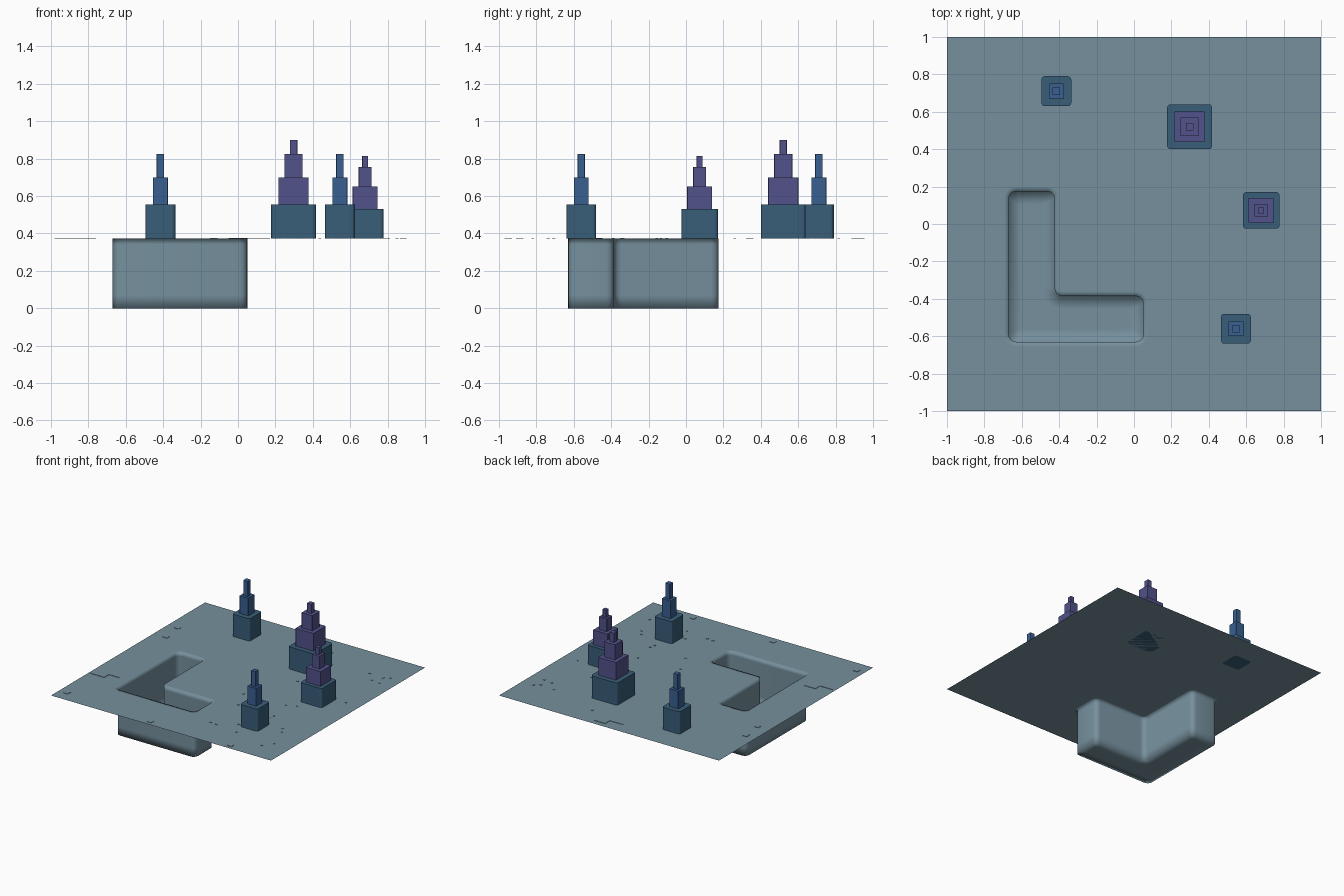
import bpy, bmesh, math, random
from mathutils import Vector

if "Cube" in bpy.data.objects:
    bpy.data.objects.remove(bpy.data.objects["Cube"], do_unlink=True)

GROUND = 0.372
random.seed(4)


def material(name, rgb):
    m = bpy.data.materials.new(name)
    m.use_nodes = True
    m.diffuse_color = (*rgb, 1)
    m.node_tree.nodes["Principled BSDF"].inputs["Base Color"].default_value = (*rgb, 1)
    return m


GREY = material("slate grey", (0.18, 0.28, 0.34))
NAVY = material("deep blue", (0.04, 0.11, 0.19))
BLUE = material("mid blue", (0.04, 0.115, 0.28))
PURPLE = material("purple", (0.085, 0.085, 0.26))


def finish(name, bm, mat, smooth=False):
    me = bpy.data.meshes.new(name)
    bm.to_mesh(me)
    bm.free()
    me.materials.append(mat)
    for p in me.polygons:
        p.use_smooth = smooth
    ob = bpy.data.objects.new(name, me)
    bpy.context.collection.objects.link(ob)
    return ob


def add_box(bm, x, y, z0, z1, hx, hy, corner=0):
    vs = bmesh.ops.create_cube(bm, size=1)["verts"]
    for v in vs:
        v.co = Vector((x + 2 * hx * v.co.x, y + 2 * hy * v.co.y,
                       z0 if v.co.z < 0 else z1))
    if corner:
        upright = [e for e in {e for v in vs for e in v.link_edges}
                   if abs(e.verts[0].co.z - e.verts[1].co.z) > 1e-4]
        bmesh.ops.bevel(bm, geom=upright, offset=corner, segments=3,
                        profile=0.5, affect="EDGES")


# L-shaped pit outline: corner position and the direction it moves when offset
CORNERS = [(-0.67, -0.63, -1, -1), (0.05, -0.63, 1, -1), (0.05, -0.385, 1, 1),
           (-0.425, -0.385, 1, 1), (-0.425, 0.175, 1, 1), (-0.67, 0.175, -1, 1)]


def outline(offset, steps=4):
    pts = [Vector((x + sx * offset, y + sy * offset)) for x, y, sx, sy in CORNERS]
    loop = []
    for i, p in enumerate(pts):
        a = (p - pts[i - 1]).normalized()
        b = (pts[(i + 1) % len(pts)] - p).normalized()
        concave = a.cross(b) < 0
        r = max(0.04 + (-offset if concave else offset), 0.01)
        c = p - r * a + r * b
        for k in range(steps + 1):
            t = math.pi / 2 * k / steps
            loop.append(c + r * (a * math.sin(t) - b * math.cos(t)))
    return loop


# Ground sheet with the sunken pit
bm = bmesh.new()
rings = []
for offset, z in [(0.025, GROUND), (0, GROUND), (0, GROUND - 0.03),
                  (0, 0.07), (0, 0), (-0.07, 0)]:
    rings.append([bm.verts.new((p.x, p.y, z)) for p in outline(offset)])
for up, low in zip(rings, rings[1:]):
    for i in range(len(up)):
        j = (i + 1) % len(up)
        bm.faces.new((up[i], up[j], low[j], low[i]))
bm.faces.new(rings[-1])
border = [bm.verts.new((x, y, GROUND)) for x, y in ((-1, -1), (1, -1), (1, 1), (-1, 1))]
edges = [bm.edges.new((border[i - 1], border[i])) for i in range(4)]
edges += [bm.edges.get((rings[0][i - 1], rings[0][i])) for i in range(len(rings[0]))]
bmesh.ops.triangle_fill(bm, edges=edges, use_beauty=True)
bmesh.ops.recalc_face_normals(bm, faces=bm.faces)
bm.normal_update()
if border[0].link_faces[0].normal.z < 0:
    bmesh.ops.reverse_faces(bm, faces=bm.faces)
finish("ground_with_pit", bm, GREY, smooth=True)

# Stepped towers: x, y, upper colour, tiers of (half width, top height)
SLIM = [(0.08, 0.555), (0.04, 0.70), (0.02, 0.825)]
WIDE = [(0.12, 0.555), (0.081, 0.70), (0.049, 0.825), (0.02, 0.90)]
SHORT = [(0.098, 0.53), (0.067, 0.65), (0.035, 0.755), (0.016, 0.815)]
TOWERS = {"back_left_tower": (-0.415, 0.71, BLUE, SLIM),
          "front_tower": (0.545, -0.56, BLUE, SLIM),
          "large_tower": (0.297, 0.52, PURPLE, WIDE),
          "side_tower": (0.68, 0.073, PURPLE, SHORT)}
for name, (x, y, colour, tiers) in TOWERS.items():
    bm = bmesh.new()
    add_box(bm, x, y, GROUND, tiers[0][1], tiers[0][0], tiers[0][0], corner=0.018)
    finish(name + "_base", bm, NAVY)
    bm = bmesh.new()
    for (_, bottom), (half, top) in zip(tiers, tiers[1:]):
        add_box(bm, x, y, bottom, top, half, half, corner=0.003)
    finish(name + "_steps", bm, colour)

# Thin ground plates: hatches, stepped traces and small studs
bm = bmesh.new()
for x, y in [(-0.89, 0.34), (-0.91, 0.52), (-0.13, -0.95), (0.6, -0.95), (-0.93, -0.89)]:
    add_box(bm, x, y, GROUND, GROUND + 0.003, 0.02, 0.02)
for x, y in [(-0.86, -0.51), (0.07, 0.89)]:
    add_box(bm, x - 0.06, y, GROUND, GROUND + 0.003, 0.06, 0.004)
    add_box(bm, x, y + 0.03, GROUND, GROUND + 0.003, 0.004, 0.034)
    add_box(bm, x + 0.05, y + 0.06, GROUND, GROUND + 0.003, 0.05, 0.004)
for _ in range(24):
    x, y = random.uniform(0.1, 0.95), random.uniform(-0.9, 0.95)
    add_box(bm, x, y, GROUND, GROUND + 0.003, 0.007, 0.007)
finish("ground_plates", bm, GREY)
